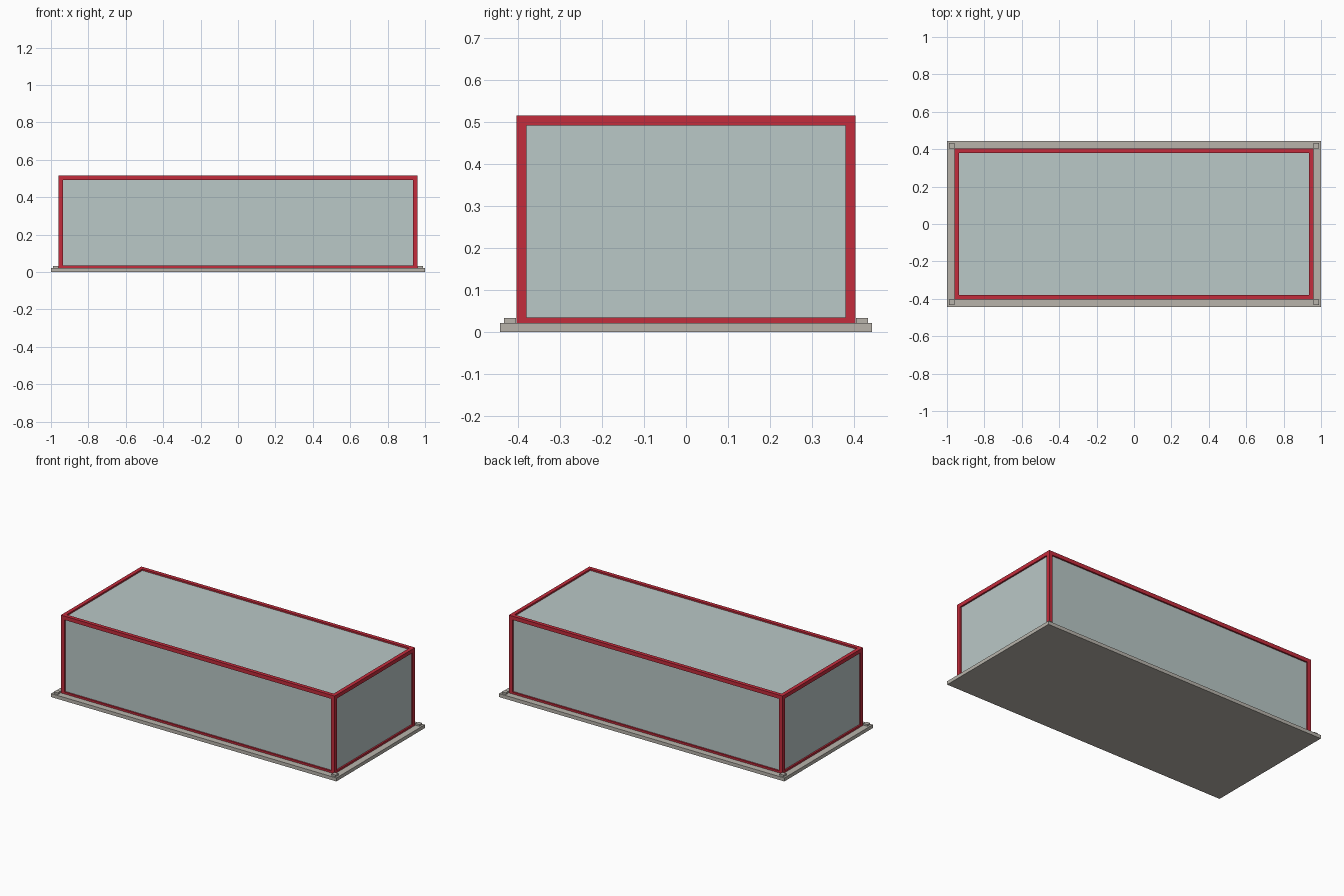
import bpy
from mathutils import Vector

if "Cube" in bpy.data.objects:
    bpy.data.objects.remove(bpy.data.objects["Cube"], do_unlink=True)


def material(name, rgb):
    mat = bpy.data.materials.new(name)
    mat.use_nodes = True
    color = (*rgb, 1)
    mat.diffuse_color = color
    mat.node_tree.nodes["Principled BSDF"].inputs["Base Color"].default_value = color
    return mat


stone = material("warm grey", (0.48, 0.455, 0.41))
red = material("red", (0.55, 0.025, 0.045))
glass = material("pale glass", (0.49, 0.58, 0.57))


def box(name, low, high, mat):
    """Axis-aligned box between two corners."""
    low, high = Vector(low), Vector(high)
    bpy.ops.mesh.primitive_cube_add(size=1, location=(low + high) / 2)
    obj = bpy.context.object
    obj.name = name
    obj.scale = high - low
    bpy.ops.object.transform_apply(location=False, rotation=False, scale=True)
    obj.data.materials.append(mat)
    return obj


# Outer frame size, bar width, and glass setback
X, Y, BOTTOM, TOP = 0.96, 0.403, 0.01, 0.515
BASE_TOP, BAR, INSET = 0.022, 0.024, 0.01

# Base slab
box("base_slab", (-1, -0.443, 0), (1, 0.443, BASE_TOP), stone)

# Glass body, set back behind the frame
box("glass_panels", (-X + INSET, -Y + INSET, BASE_TOP),
    (X - INSET, Y - INSET, TOP - INSET), glass)


def span(side, outer, width):
    """Interval of a bar lying inside the outer limit on one side."""
    return sorted((side * outer, side * (outer - width)))


for sx, xname in ((-1, "right"), (1, "left")):
    x0, x1 = span(sx, X, BAR)

    # End rails, fitted between the long rails
    for z, level in ((BOTTOM, "bottom"), (TOP - BAR, "top")):
        box(f"{level}_{xname}_rail", (x0, -Y + BAR, z), (x1, Y - BAR, z + BAR), red)

    for sy, yname in ((-1, "front"), (1, "back")):
        y0, y1 = span(sy, Y, BAR)
        # Corner post
        box(f"{yname}_{xname}_post", (x0, y0, BOTTOM + BAR), (x1, y1, TOP - BAR), red)
        # Corner pad on the base
        px, py = span(sx, 0.988, 0.028), span(sy, 0.433, 0.028)
        box(f"{yname}_{xname}_pad", (px[0], py[0], BASE_TOP),
            (px[1], py[1], 0.033), stone)

# Long rails along front and back
for sy, yname in ((-1, "front"), (1, "back")):
    y0, y1 = span(sy, Y, BAR)
    for z, level in ((BOTTOM, "bottom"), (TOP - BAR, "top")):
        box(f"{level}_{yname}_rail", (-X, y0, z), (X, y1, z + BAR), red)
